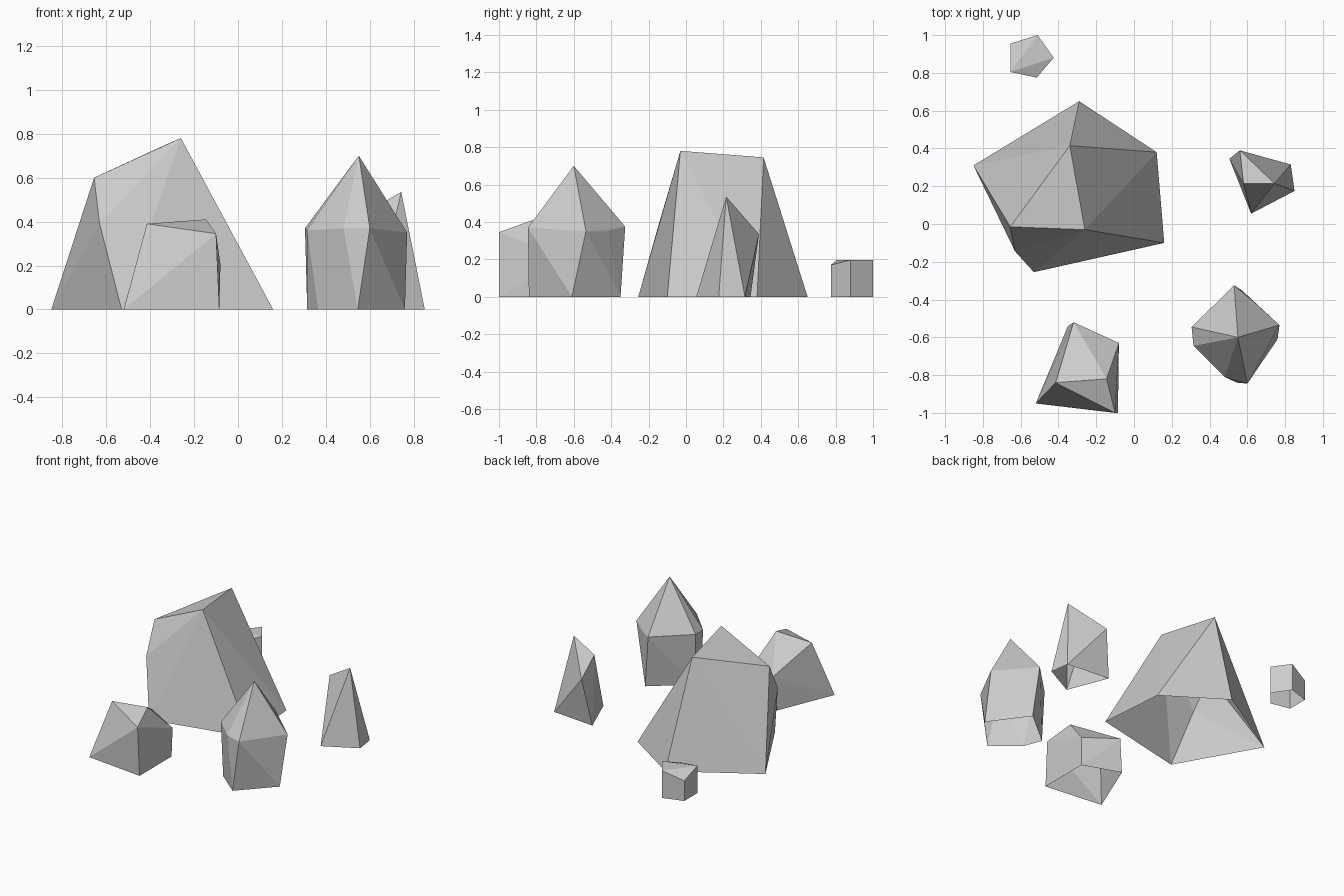
import bpy, bmesh

if "Cube" in bpy.data.objects:
    bpy.data.objects.remove(bpy.data.objects["Cube"])


def rock(name, base, upper):
    """Faceted boulder: convex hull over a ground outline and upper corners, open underneath."""
    bm = bmesh.new()
    for x, y in base:
        bm.verts.new((x, y, 0))
    for p in upper:
        bm.verts.new(p)
    res = bmesh.ops.convex_hull(bm, input=bm.verts[:])
    unused = [v for v in bm.verts if not v.link_faces]
    bmesh.ops.delete(bm, geom=unused, context='VERTS')
    under = [f for f in bm.faces if all(v.co.z < 1e-4 for v in f.verts)]
    bmesh.ops.delete(bm, geom=under, context='FACES')
    # merge nearly coplanar triangles into larger facets
    bmesh.ops.dissolve_limit(bm, angle_limit=0.03, verts=[], edges=bm.edges[:])
    mesh = bpy.data.meshes.new(name)
    bm.to_mesh(mesh)
    bm.free()
    obj = bpy.data.objects.new(name, mesh)
    bpy.context.collection.objects.link(obj)
    return obj


# large boulder
rock("large_boulder",
     [(-.85, .31), (-.29, .65), (.12, .38), (.16, -.10), (-.53, -.255)],
     [(-.26, -.03, .78), (-.34, .415, .745), (-.655, -.015, .6), (-.63, -.145, .39)])

# pointed rock, front right
rock("pointed_rock",
     [(.76, -.61), (.545, -.84), (.365, -.69), (.315, -.56), (.57, -.35)],
     [(.55, -.6, .7), (.53, -.325, .375), (.645, -.42, .35), (.77, -.535, .35),
      (.6, -.845, .37), (.48, -.81, .37), (.315, -.645, .36), (.305, -.545, .37)])

# slim shard, right
rock("slim_shard",
     [(.505, .345), (.83, .315), (.85, .175), (.62, .055)],
     [(.743, .215, .535), (.58, .215, .44), (.56, .39, .335)])

# wedge rock, front left
rock("wedge_rock",
     [(-.52, -.95), (-.085, -1), (-.085, -.635), (-.35, -.54)],
     [(-.415, -.84, .39), (-.145, -.82, .41), (-.1, -1, .345),
      (-.08, -.63, .205), (-.32, -.52, .235)])

# small stone, back left: prism with an uneven top
outline = [(-.51, 1), (-.425, .88), (-.515, .775), (-.655, .805), (-.655, .955)]
heights = [.197, .197, .17, .197, .145]
rock("small_stone", outline, [(x, y, h) for (x, y), h in zip(outline, heights)])
